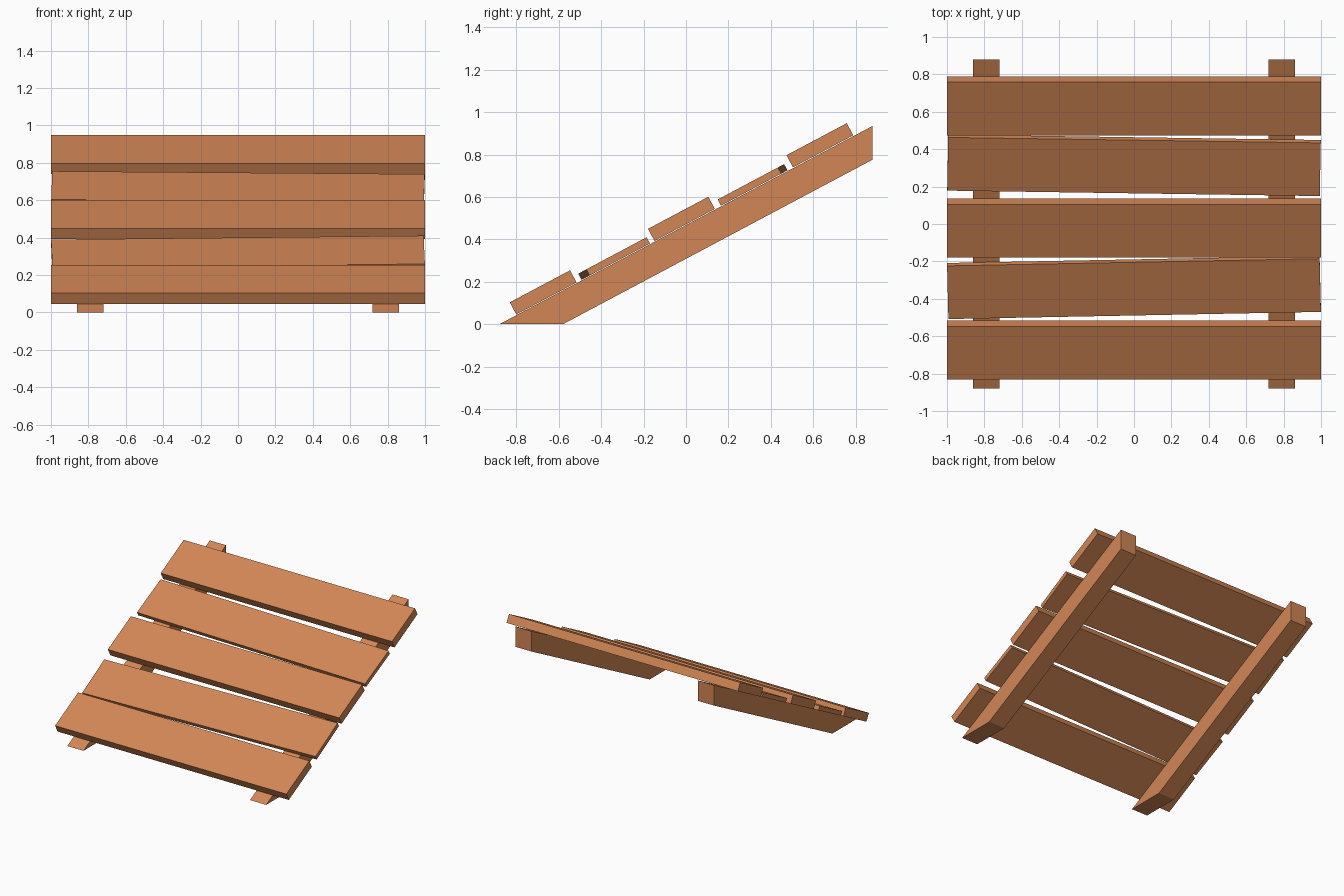
import bpy, bmesh, math
from mathutils import Matrix, Vector

if "Cube" in bpy.data.objects:
    bpy.data.objects.remove(bpy.data.objects["Cube"])

SLOPE = math.radians(28)
wood = bpy.data.materials.new("wood")
wood.diffuse_color = (0.64, 0.24, 0.09, 1)
wood.use_nodes = True
wood.node_tree.nodes["Principled BSDF"].inputs["Base Color"].default_value = wood.diffuse_color


def add_object(name, bm):
    bmesh.ops.recalc_face_normals(bm, faces=bm.faces)
    mesh = bpy.data.meshes.new(name)
    bm.to_mesh(mesh)
    bm.free()
    mesh.materials.append(wood)
    obj = bpy.data.objects.new(name, mesh)
    bpy.context.collection.objects.link(obj)
    return obj


def beam(name, x0, x1):
    # Side profile (y, z), cut flat on the ground and plumb at the back
    profile = [(-0.88, 0), (-0.58, 0), (0.88, 0.776), (0.88, 0.935)]
    bm = bmesh.new()
    face = bm.faces.new([bm.verts.new((x0, y, z)) for y, z in profile])
    ext = bmesh.ops.extrude_face_region(bm, geom=[face])
    verts = [g for g in ext["geom"] if isinstance(g, bmesh.types.BMVert)]
    bmesh.ops.translate(bm, verts=verts, vec=(x1 - x0, 0, 0))
    add_object(name, bm)


def plank(name, y, length, thickness, twist):
    # Box resting on the sloping beam tops, twisted about its own normal
    bm = bmesh.new()
    bmesh.ops.create_cube(bm, size=1, matrix=Matrix.Diagonal((length, 0.322, thickness, 1)))
    obj = add_object(name, bm)
    up = Vector((0, -math.sin(SLOPE), math.cos(SLOPE)))
    base = Vector((0, y, (y + 0.88) * math.tan(SLOPE)))
    obj.matrix_world = (Matrix.Translation(base + up * (thickness / 2 + 0.003))
                        @ Matrix.Rotation(SLOPE, 4, 'X')
                        @ Matrix.Rotation(math.radians(twist), 4, 'Z'))


# Two supporting beams
beam("left_beam", -0.86, -0.72)
beam("right_beam", 0.72, 0.86)

# Straight thick planks alternate with thinner crooked ones
for i, (y, length, thick, twist) in enumerate([
        (-0.657, 2.0, 0.065, 0),
        (-0.33, 1.992, 0.033, 1.25),
        (-0.005, 2.0, 0.065, 0),
        (0.323, 1.992, 0.033, -0.95),
        (0.648, 2.0, 0.065, 0)]):
    plank(f"plank_{i + 1}", y, length, thick, twist)
